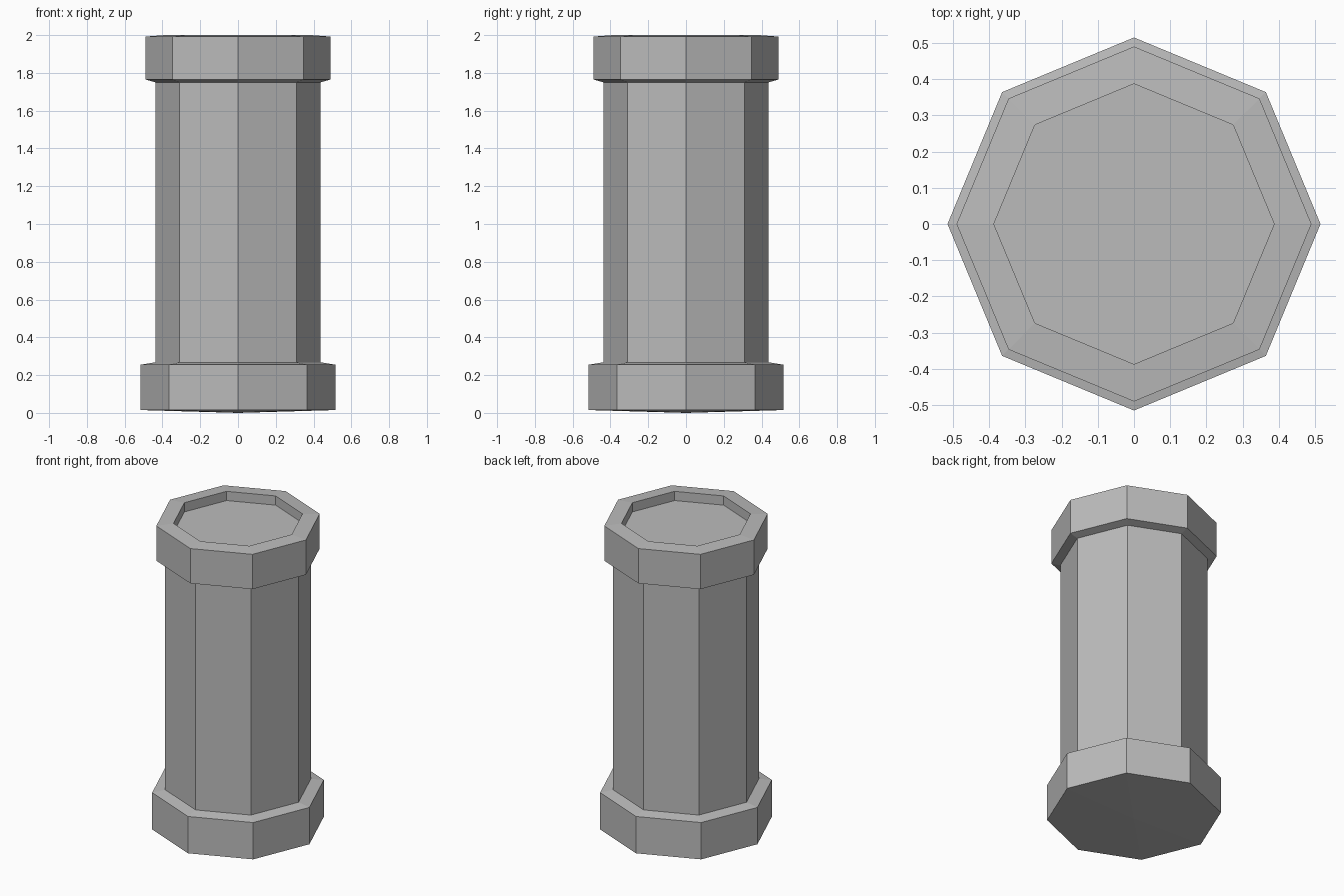
import bpy
import bmesh
import math

cube = bpy.data.objects.get("Cube")
if cube:
    bpy.data.objects.remove(cube, do_unlink=True)

SIDES = 8

stone = bpy.data.materials.new("grey stone")
stone.use_nodes = True
grey = (0.5, 0.5, 0.5, 1)
stone.diffuse_color = grey
stone.node_tree.nodes["Principled BSDF"].inputs["Base Color"].default_value = grey

# Outline from the underside centre up to the recessed top: (radius, height)
profile = [
    (0, 0), (0.515, 0.015), (0.515, 0.255),      # foot
    (0.437, 0.268), (0.437, 1.75),               # shaft
    (0.49, 1.765), (0.49, 1.992),                # collar
    (0.387, 2.0), (0.387, 1.94), (0, 1.94),      # sunken top
]


def octagonal_lathe(name, outline):
    """Turn an outline into a faceted solid with corners on the axes."""
    bm = bmesh.new()
    rings = []
    for radius, height in outline:
        count = SIDES if radius else 1
        rings.append([bm.verts.new((radius * math.cos(math.tau * i / SIDES),
                                    radius * math.sin(math.tau * i / SIDES),
                                    height)) for i in range(count)])
    for low, high in zip(rings, rings[1:]):
        for i in range(SIDES):
            j = (i + 1) % SIDES
            corners = [low[i % len(low)], low[j % len(low)],
                       high[j % len(high)], high[i % len(high)]]
            bm.faces.new(list(dict.fromkeys(corners)))
    bmesh.ops.recalc_face_normals(bm, faces=bm.faces)
    mesh = bpy.data.meshes.new(name)
    bm.to_mesh(mesh)
    bm.free()
    mesh.materials.append(stone)
    obj = bpy.data.objects.new(name, mesh)
    bpy.context.collection.objects.link(obj)
    return obj


octagonal_lathe("octagonal_pillar", profile)
